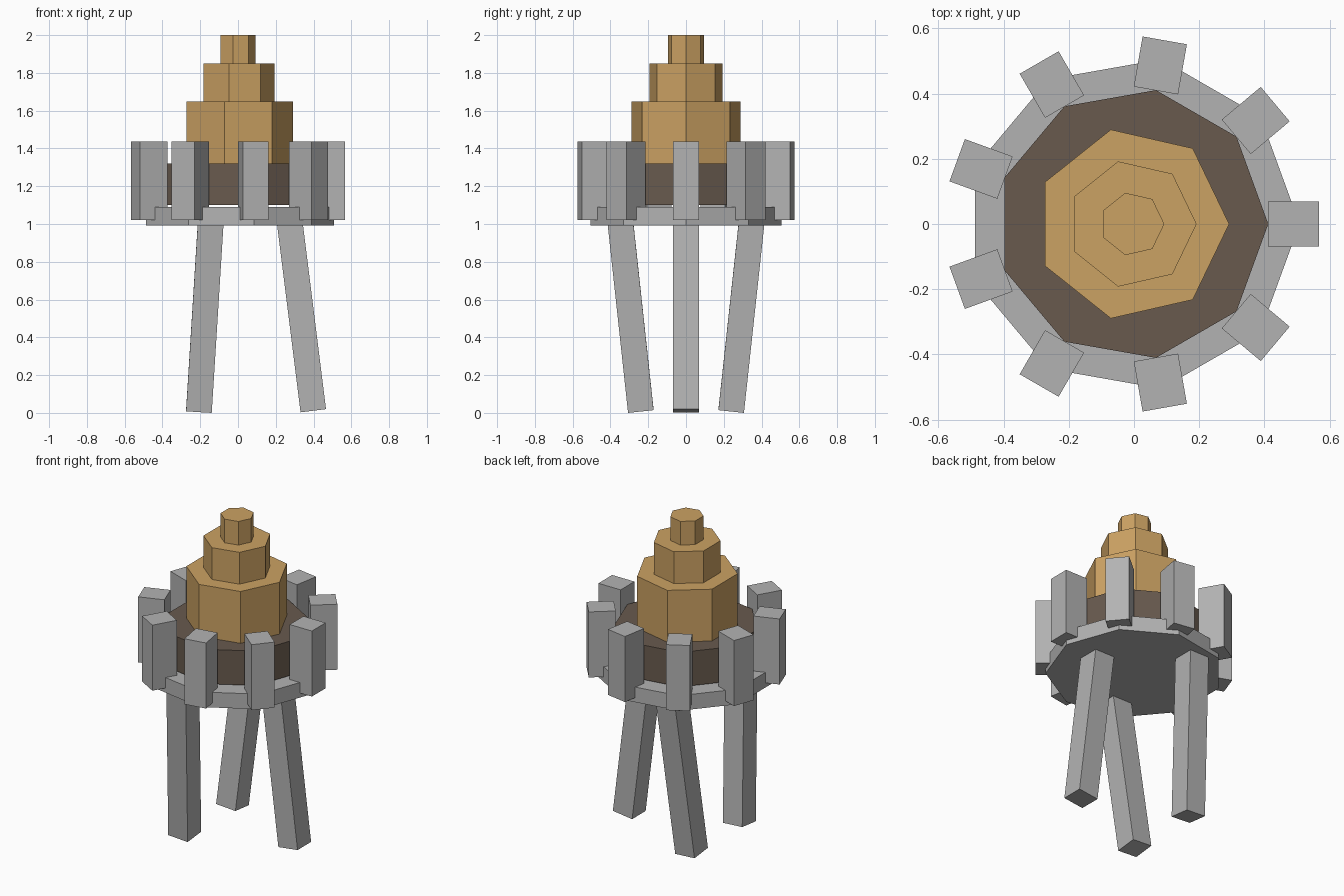
import bpy, bmesh, math
from mathutils import Vector, Matrix

if "Cube" in bpy.data.objects:
    bpy.data.objects.remove(bpy.data.objects["Cube"])

SHIFT = -0.005  # radial centre offset so the bounds are centred


def material(name, rgb):
    m = bpy.data.materials.new(name)
    m.diffuse_color = (*rgb, 1)
    m.use_nodes = True
    m.node_tree.nodes["Principled BSDF"].inputs["Base Color"].default_value = m.diffuse_color
    return m


stone = material("grey stone", (0.45, 0.45, 0.45))
soil = material("dark brown", (0.138, 0.102, 0.076))
tan = material("tan wood", (0.60, 0.36, 0.125))


def finish(name, bm, mat):
    bmesh.ops.recalc_face_normals(bm, faces=bm.faces)
    me = bpy.data.meshes.new(name)
    bm.to_mesh(me)
    bm.free()
    me.materials.append(mat)
    ob = bpy.data.objects.new(name, me)
    bpy.context.collection.objects.link(ob)
    return ob


def prism(name, sides, r, z0, z1, mat):
    """Upright polygon prism with a corner on +x."""
    bm = bmesh.new()
    ring = [bm.verts.new((r * math.cos(2 * math.pi * i / sides) + SHIFT,
                          r * math.sin(2 * math.pi * i / sides), z0)) for i in range(sides)]
    base = bm.faces.new(ring)
    top = bmesh.ops.extrude_face_region(bm, geom=[base])["geom"]
    bmesh.ops.translate(bm, vec=(0, 0, z1 - z0),
                        verts=[v for v in top if isinstance(v, bmesh.types.BMVert)])
    finish(name, bm, mat)


def box(name, size, matrix, mat):
    bm = bmesh.new()
    bmesh.ops.create_cube(bm, size=1, matrix=matrix @ Matrix.Diagonal((*size, 1)))
    finish(name, bm, mat)


# Stacked body
prism("base_plate", 9, 0.513, 0.993, 1.089, stone)
prism("brown_bed", 9, 0.417, 1.10, 1.319, soil)
prism("lower_tier", 7, 0.297, 1.319, 1.648, tan)
prism("middle_tier", 7, 0.197, 1.648, 1.85, tan)
prism("top_tier", 7, 0.098, 1.85, 2.0, tan)

# Ring of upright blocks
for i in range(9):
    a = 2 * math.pi * i / 9
    m = (Matrix.Translation((SHIFT, 0, 1.23)) @ Matrix.Rotation(a, 4, 'Z')
         @ Matrix.Translation((0.494, 0, 0)))
    box(f"rim_block_{i + 1}", (0.156, 0.138, 0.416), m, stone)

# Three leaning legs; each lean direction turns opposite to its position
for i in range(3):
    a = 2 * math.pi * i / 3
    axis = Vector((-0.125 * math.cos(a), 0.125 * math.sin(a), 1)).normalized()
    rot = Vector((0, 0, 1)).rotation_difference(axis).to_matrix().to_4x4()
    mid = Vector((0.34 * math.cos(a) + SHIFT, 0.34 * math.sin(a), 0.52))
    box(f"leg_{i + 1}", (0.136, 0.136, 1.025), Matrix.Translation(mid) @ rot, stone)
